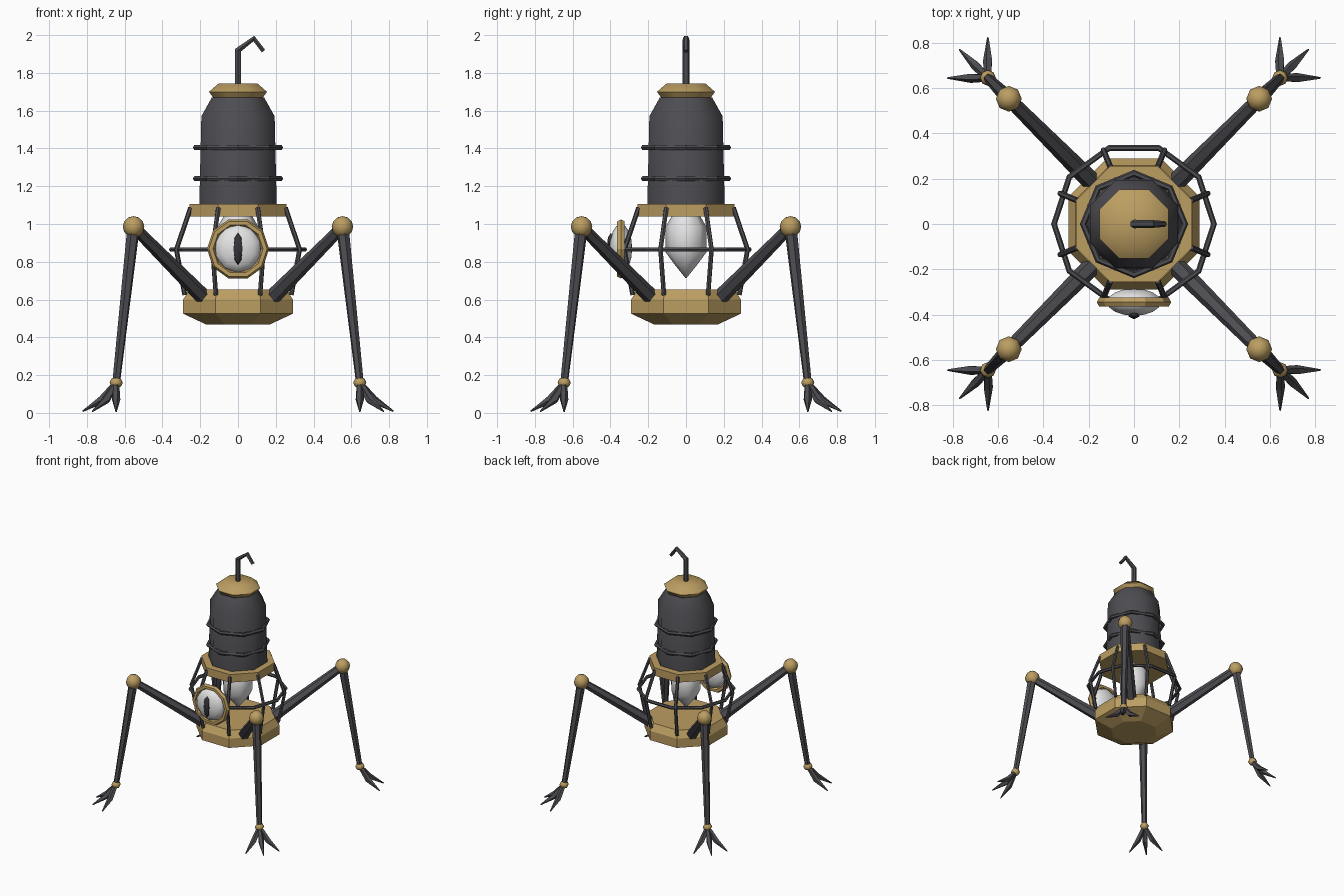
import bpy, bmesh, math
from mathutils import Vector, Matrix

if "Cube" in bpy.data.objects:
    bpy.data.objects.remove(bpy.data.objects["Cube"])


def material(name, rgb):
    m = bpy.data.materials.new(name)
    m.diffuse_color = (*rgb, 1)
    m.use_nodes = True
    m.node_tree.nodes["Principled BSDF"].inputs["Base Color"].default_value = m.diffuse_color
    return m


IRON = material("dark iron", (0.075, 0.075, 0.085))
BRASS = material("brass", (0.50, 0.34, 0.12))
GLASS = material("white glass", (0.78, 0.78, 0.78))
PUPIL = material("black pupil", (0.035, 0.035, 0.04))


def finish(name, bm, mat, smooth=None):
    bmesh.ops.recalc_face_normals(bm, faces=bm.faces)
    me = bpy.data.meshes.new(name)
    bm.to_mesh(me)
    bm.free()
    me.materials.append(mat)
    ob = bpy.data.objects.new(name, me)
    bpy.context.collection.objects.link(ob)
    if smooth:
        bpy.ops.object.select_all(action='DESELECT')
        ob.select_set(True)
        bpy.context.view_layer.objects.active = ob
        bpy.ops.object.shade_smooth_by_angle(angle=math.radians(smooth))
    return ob


def skin(bm, rings, closed=False):
    """Join rings of vertices with quads; cap the ends unless closed."""
    n = len(rings[0])
    pairs = list(zip(rings, rings[1:])) + ([(rings[-1], rings[0])] if closed else [])
    for a, b in pairs:
        for i in range(n):
            j = (i + 1) % n
            bm.faces.new((a[i], a[j], b[j], b[i]))
    if not closed:
        bm.faces.new(rings[0])
        bm.faces.new(rings[-1])


def lathe(name, profile, mat, smooth=None, n=8, turn=22.5):
    bm = bmesh.new()
    rings = [[bm.verts.new((r * math.cos(a), r * math.sin(a), z))
              for a in (math.radians(turn) + math.tau * i / n for i in range(n))]
             for r, z in profile]
    skin(bm, rings)
    return finish(name, bm, mat, smooth)


def tube(name, points, radii, mat, n=6, smooth=None):
    bm = bmesh.new()
    pts = [Vector(p) for p in points]
    rings = []
    for i, (p, r) in enumerate(zip(pts, radii)):
        d = Vector()
        if i > 0:
            d += (p - pts[i - 1]).normalized()
        if i < len(pts) - 1:
            d += (pts[i + 1] - p).normalized()
        d.normalize()
        # the side vector stays horizontal and square to the path's plane
        span = pts[-1] - pts[0]
        side = Vector((-span.y, span.x, 0))
        if side.length < 1e-4:
            side = Vector((0, 1, 0))
        side.normalize()
        up = d.cross(side).normalized()
        rings.append([bm.verts.new(p + r * (math.cos(a) * side + math.sin(a) * up))
                      for a in (math.tau * k / n for k in range(n))])
    skin(bm, rings)
    return finish(name, bm, mat, smooth)


def torus(name, major, minor, n, mat, matrix, m=6, flat=1.0, smooth=None):
    bm = bmesh.new()
    rings = []
    for i in range(n):
        a = math.tau * i / n
        ring = []
        for k in range(m):
            b = math.tau * k / m
            r = major + minor * math.cos(b)
            ring.append(bm.verts.new((r * math.cos(a), r * math.sin(a), flat * minor * math.sin(b))))
        rings.append(ring)
    skin(bm, rings, closed=True)
    bm.transform(matrix)
    return finish(name, bm, mat, smooth)


def ball(name, centre, scale, mat, u=8, v=6, smooth=60, tilt=0):
    bm = bmesh.new()
    bmesh.ops.create_uvsphere(bm, u_segments=u, v_segments=v, radius=1)
    bm.transform(Matrix.Translation(centre) @ Matrix.Diagonal((*scale, 1))
                 @ Matrix.Rotation(math.radians(tilt), 4, 'X'))
    return finish(name, bm, mat, smooth)


# Brass base, collar and cap, with the iron chimney body between
lathe("base", [(0.18, 0.467), (0.314, 0.525), (0.314, 0.60), (0.28, 0.653)], BRASS)
lathe("collar", [(0.277, 1.04), (0.277, 1.105)], BRASS)
lathe("chimney", [(0.222, 1.09), (0.21, 1.57), (0.15, 1.67)], IRON, 50)
lathe("cap", [(0.14, 1.665), (0.166, 1.70), (0.11, 1.745)], BRASS, 50)
for i, z in enumerate((1.24, 1.405)):
    torus(f"chimney_band_{i}", 0.224, 0.015, 8, IRON, Matrix.Translation((0, 0, z)))

# Hook on top
tube("hook", [(0, 0, 1.73), (0, 0, 1.92), (0.084, 0, 1.982), (0.135, 0, 1.915)],
     [0.019, 0.019, 0.017, 0.013], IRON)

# Glowing bulb inside the cage
lathe("inner_bulb", [(0.004, 0.715), (0.06, 0.785), (0.108, 0.85), (0.108, 0.985), (0.07, 1.05)],
      GLASS, 60, turn=0)

# Cage bars and hoop
for i in range(8):
    a = math.radians(22.5 + 45 * i)
    tube(f"cage_bar_{i}", [(r * math.cos(a), r * math.sin(a), z)
                           for r, z in ((0.305, 0.625), (0.353, 0.865), (0.272, 1.085))],
         [0.013] * 3, IRON)
torus("cage_hoop", 0.353, 0.013, 10, IRON, Matrix.Translation((0, 0, 0.865)))

# Front eye
ball("eye", (0, -0.345, 0.87), (0.125, 0.06, 0.13), GLASS, u=10, v=8, tilt=90)
torus("eye_rim", 0.143, 0.021, 10, BRASS,
      Matrix.Translation((0, -0.345, 0.868)) @ Matrix.Rotation(math.pi / 2, 4, 'X'), flat=1.1)
ball("pupil", (0, -0.398, 0.868), (0.028, 0.022, 0.085), PUPIL, u=6, v=4)

# Four diagonal legs with clawed feet
for i, (sx, sy) in enumerate(((1, -1), (1, 1), (-1, 1), (-1, -1))):
    def at(d, z):
        return Vector((sx * d, sy * d, z))

    knee, ankle = at(0.553, 0.985), at(0.645, 0.16)
    tube(f"upper_leg_{i}", [at(0.17, 0.60), knee], [0.043, 0.03], IRON)
    tube(f"lower_leg_{i}", [knee, ankle], [0.034, 0.021], IRON)
    ball(f"knee_{i}", knee, (0.057, 0.057, 0.057), BRASS)
    ball(f"ankle_{i}", ankle, (0.035, 0.035, 0.03), BRASS, v=4)
    heading = math.atan2(sy, sx)
    for k in (-1, 0, 1):
        a = heading + k * math.pi / 4
        out = Vector((math.cos(a), math.sin(a), 0))
        tube(f"claw_{i}_{k + 1}",
             [ankle + out * d + Vector((0, 0, z)) for d, z in ((0, 0), (0.075, -0.09), (0.178, -0.152))],
             [0.016, 0.022, 0.004], IRON, n=5)
